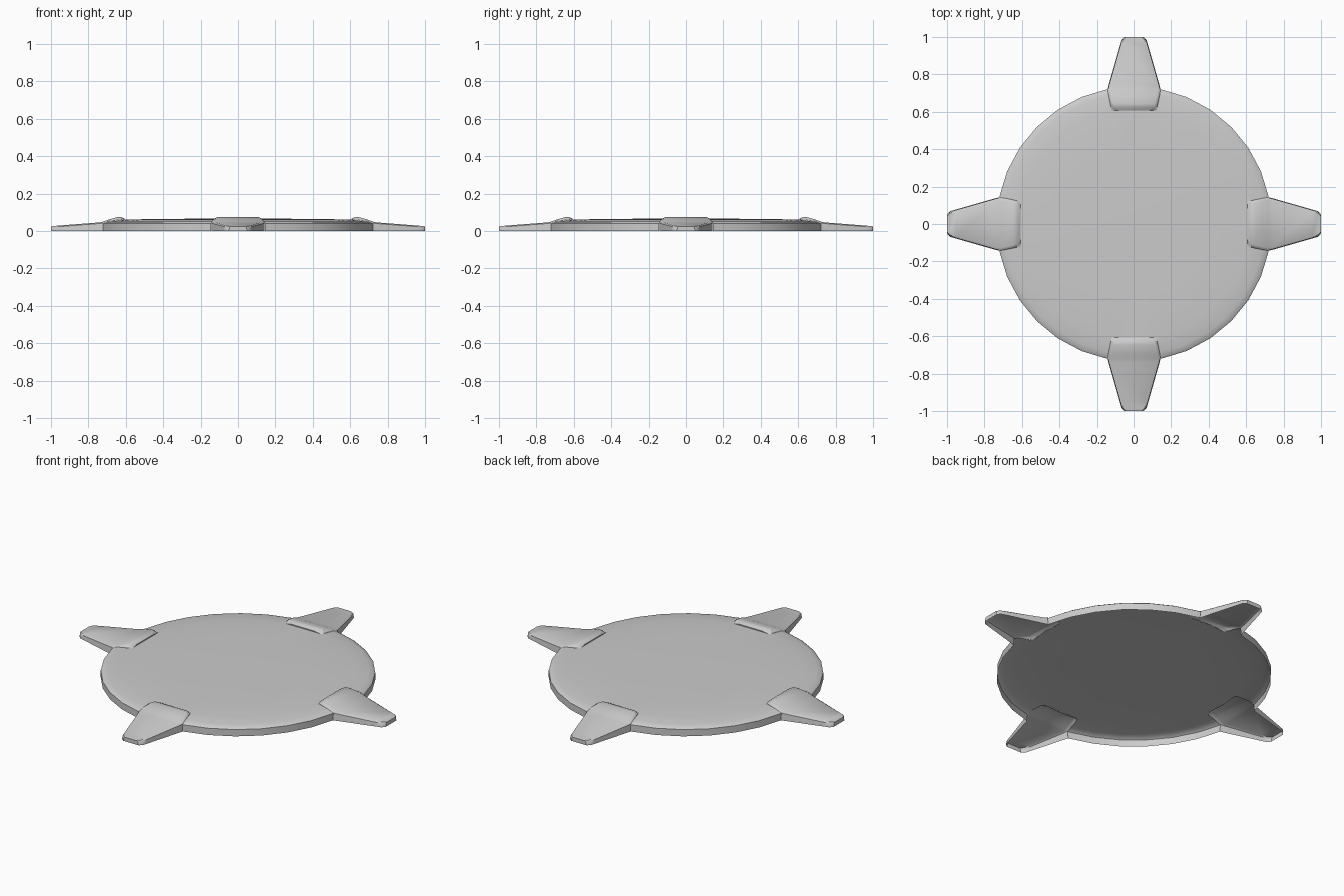
import bpy, bmesh, math
from mathutils import Matrix

cube = bpy.data.objects.get("Cube")
if cube:
    bpy.data.objects.remove(cube, do_unlink=True)

grey = bpy.data.materials.new("plain grey")
grey.use_nodes = True
colour = (0.6, 0.6, 0.6, 1)
grey.diffuse_color = colour
grey.node_tree.nodes["Principled BSDF"].inputs["Base Color"].default_value = colour


def finish(name, bm):
    """Turn a bmesh shell into a smooth object whose faces point up and out."""
    bmesh.ops.recalc_face_normals(bm, faces=bm.faces)
    if sum(f.normal.z * f.calc_area() for f in bm.faces) < 0:
        bmesh.ops.reverse_faces(bm, faces=bm.faces)
    mesh = bpy.data.meshes.new(name)
    bm.to_mesh(mesh)
    bm.free()
    mesh.materials.append(grey)
    obj = bpy.data.objects.new(name, mesh)
    bpy.context.collection.objects.link(obj)
    bpy.ops.object.select_all(action='DESELECT')
    obj.select_set(True)
    bpy.context.view_layer.objects.active = obj
    bpy.ops.object.shade_smooth_by_angle(angle=math.radians(35))
    return obj


# Disc: shallow lathed shell, open below, with a gap under each lug
SIDES = 32
profile = [(0.735, 0), (0.735, 0.04), (0.725, 0.047), (0.7, 0.053), (0.62, 0.061), (0.4, 0.065)]
bm = bmesh.new()
rings = []
for radius, z in profile:
    ring = []
    for i in range(SIDES):
        a = math.tau * i / SIDES
        ring.append(bm.verts.new((radius * math.cos(a), radius * math.sin(a), z)))
    rings.append(ring)
centre = bm.verts.new((0, 0, 0.067))
quarter = SIDES // 4
for i in range(SIDES):
    j = (i + 1) % SIDES
    under_lug = i % quarter in (0, quarter - 1)
    for k in range(len(rings) - 1):
        if under_lug and profile[k][0] > 0.62:
            continue
        bm.faces.new((rings[k][i], rings[k][j], rings[k + 1][j], rings[k + 1][i]))
    bm.faces.new((rings[-1][i], rings[-1][j], centre))
loose = [v for v in bm.verts if not v.link_faces]
bmesh.ops.delete(bm, geom=loose, context='VERTS')
finish("disc", bm)

# Lug sections from tip to root:
# reach, base half width, base height, shoulder half width, shoulder height, top height
sections = [
    (1.0, 0.05, 0, 0.045, 0.018, 0.024),
    (0.985, 0.068, 0, 0.064, 0.022, 0.027),
    (0.95, 0.078, 0, 0.075, 0.024, 0.03),
    (0.74, 0.138, 0, 0.135, 0.04, 0.046),
    (0.721, 0.143, 0, 0.14, 0.043, 0.05),
    (0.721, 0.143, 0.04, 0.14, 0.043, 0.05),
    (0.69, 0.138, 0.053, 0.136, 0.056, 0.062),
    (0.645, 0.129, 0.058, 0.125, 0.067, 0.074),
    (0.625, 0.124, 0.06, 0.116, 0.068, 0.075),
    (0.608, 0.121, 0.061, 0.09, 0.063, 0.067),
]


def build_lug(name, angle):
    bm = bmesh.new()
    rows = []
    for reach, base_w, base_z, side_w, side_z, top_z in sections:
        half = [(base_w, base_z), (side_w, side_z), (side_w * 0.9, top_z)]
        outline = half + [(-w, z) for w, z in reversed(half)]
        rows.append([bm.verts.new((reach, w, z)) for w, z in outline])
    for a, b in zip(rows, rows[1:]):
        for k in range(len(a) - 1):
            bm.faces.new((a[k], a[k + 1], b[k + 1], b[k]))
    bm.faces.new(rows[0])
    bm.faces.new(rows[-1])
    bmesh.ops.remove_doubles(bm, verts=bm.verts, dist=0.0001)
    bmesh.ops.rotate(bm, verts=bm.verts, matrix=Matrix.Rotation(angle, 3, 'Z'))
    return finish(name, bm)


# Four lugs around the rim
for n, side in enumerate(("left", "back", "right", "front")):
    build_lug(side + "_lug", n * math.pi / 2)
